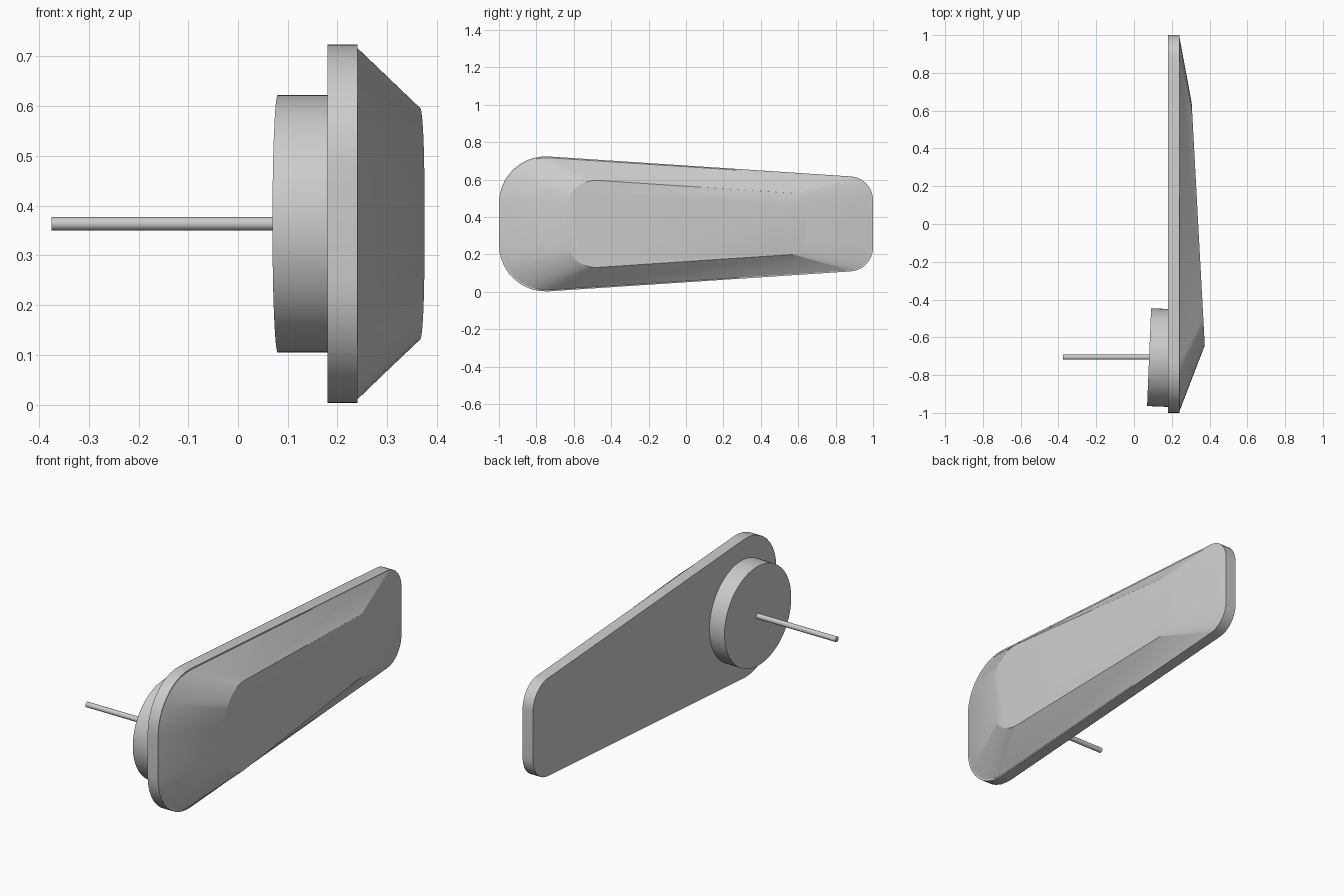
import bpy, bmesh, math
from mathutils import Vector, Matrix

cube = bpy.data.objects.get("Cube")
if cube:
    bpy.data.objects.remove(cube)

MID_Z = 0.3635      # height of the long axis
TILT = 0.054        # slope of the front panel along y

grey = bpy.data.materials.new("plain grey")
grey.use_nodes = True
colour = (0.6, 0.6, 0.6, 1)
grey.diffuse_color = colour
grey.node_tree.nodes["Principled BSDF"].inputs["Base Color"].default_value = colour


def finish(name, bm):
    bmesh.ops.recalc_face_normals(bm, faces=bm.faces)
    mesh = bpy.data.meshes.new(name)
    bm.to_mesh(mesh)
    bm.free()
    obj = bpy.data.objects.new(name, mesh)
    bpy.context.collection.objects.link(obj)
    mesh.materials.append(grey)
    bpy.ops.object.select_all(action='DESELECT')
    obj.select_set(True)
    bpy.context.view_layer.objects.active = obj
    bpy.ops.object.shade_smooth_by_angle(angle=math.radians(25))
    return obj


def rounded_outline(corners, segments=10):
    """Round each (y, z, radius) corner of a polygon with an arc."""
    points = []
    for i, (y, z, radius) in enumerate(corners):
        p = Vector((y, z))
        a = (Vector(corners[i - 1][:2]) - p).normalized()
        b = (Vector(corners[(i + 1) % len(corners)][:2]) - p).normalized()
        half = a.angle(b) / 2
        centre = p + (a + b).normalized() * radius / math.sin(half)
        start = p + a * radius / math.tan(half) - centre
        sweep = math.pi - 2 * half
        for k in range(segments + 1):
            points.append(centre + Matrix.Rotation(sweep * k / segments, 2) @ start)
    return points


def loft(name, rings):
    bm = bmesh.new()
    loops = [[bm.verts.new(p) for p in ring] for ring in rings]
    n = len(loops[0])
    for low, high in zip(loops, loops[1:]):
        for i in range(n):
            j = (i + 1) % n
            bm.faces.new((low[i], low[j], high[j], high[i]))
    bm.faces.new(loops[0])
    bm.faces.new(loops[-1])
    return finish(name, bm)


def rod(name, start, end, radius, sides):
    start, end = Vector(start), Vector(end)
    axis = end - start
    matrix = Matrix.Translation((start + end) / 2) @ axis.to_track_quat('Z', 'Y').to_matrix().to_4x4()
    bm = bmesh.new()
    bmesh.ops.create_cone(bm, cap_ends=True, segments=sides, radius1=radius,
                          radius2=radius, depth=axis.length, matrix=matrix)
    return finish(name, bm)


# Tapered outline, listed counter-clockwise in the y-z plane
outline = rounded_outline([(-1, -0.378, 0.25), (1, -0.246, 0.128),
                           (1, 0.246, 0.128), (-1, 0.378, 0.25)])


def ring(x, sy=1.0, sz=1.0, tilt=0.0):
    return [(x - tilt * p.x * sy, p.x * sy, MID_Z + p.y * sz) for p in outline]


# Backing plate
loft("backing_plate", [ring(0.18), ring(0.24)])

# Sloped cover with its tilted front panel
loft("sloped_cover", [ring(0.238, 0.993, 0.98), ring(0.24, 0.993, 0.98),
                      ring(0.34, 0.643, 0.645, TILT)])

# Round mount, leaning slightly, and the thin shaft behind it
rod("round_mount", (0.2, -0.71, MID_Z), (0.08, -0.705, MID_Z), 0.259, 64)
rod("shaft", (0.1, -0.705, MID_Z), (-0.375, -0.705, MID_Z), 0.0135, 24)
